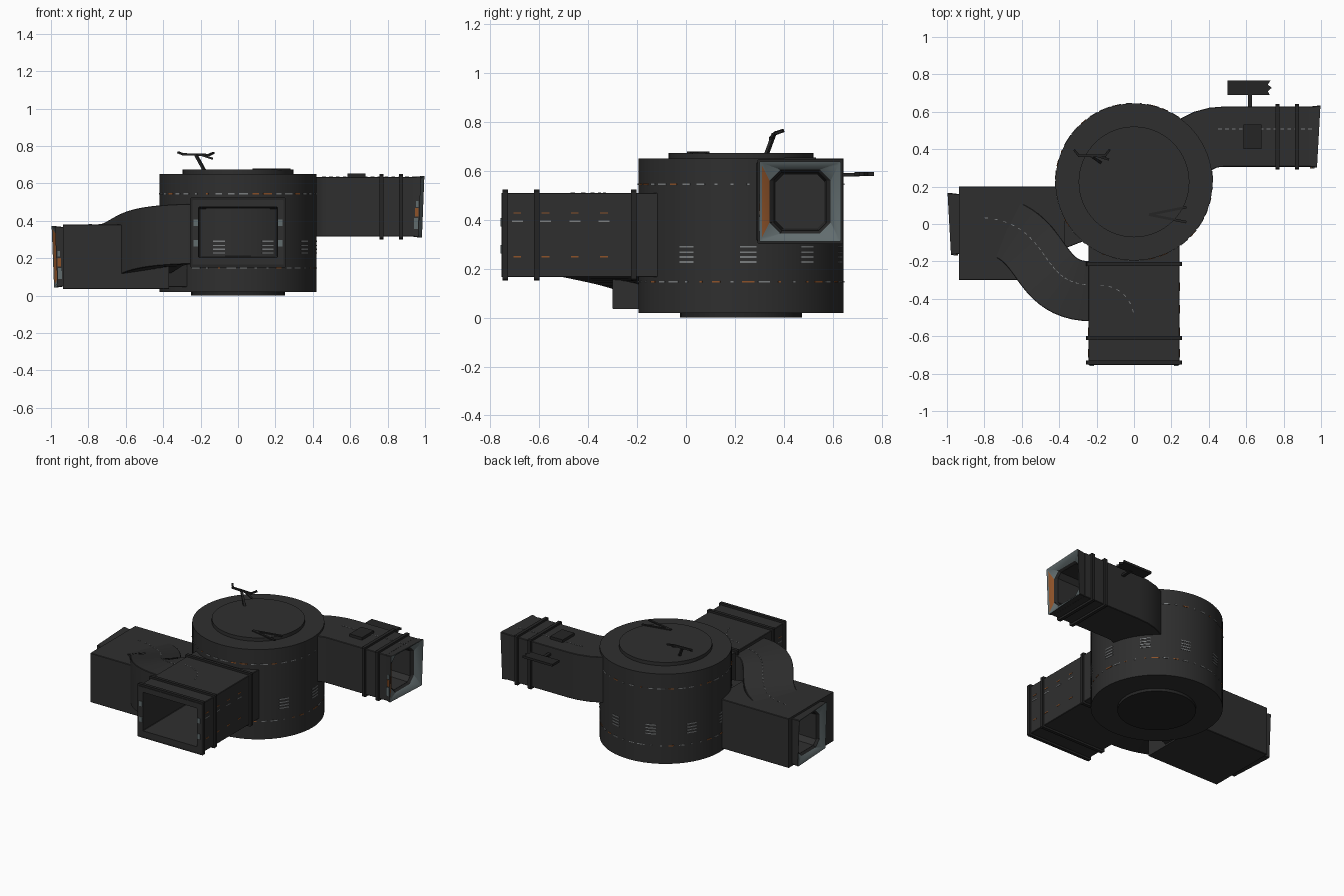
import bpy, bmesh, math, random
from mathutils import Vector, Matrix

if "Cube" in bpy.data.objects:
    bpy.data.objects.remove(bpy.data.objects["Cube"])

random.seed(4)
Z = Vector((0, 0, 1))


def material(name, col):
    m = bpy.data.materials.new(name)
    m.diffuse_color = (*col, 1)
    m.use_nodes = True
    m.node_tree.nodes["Principled BSDF"].inputs["Base Color"].default_value = m.diffuse_color
    return m


DARK = material("charcoal", (0.028, 0.028, 0.028))
BLACK = material("dark_trim", (0.018, 0.018, 0.018))
GREY = material("blue_grey", (0.12, 0.15, 0.155))
PALE = material("marking_grey", (0.2, 0.21, 0.215))
ORANGE = material("orange", (0.27, 0.085, 0.022))


def finish(name, bm, mats):
    bmesh.ops.recalc_face_normals(bm, faces=bm.faces)
    me = bpy.data.meshes.new(name)
    bm.to_mesh(me)
    bm.free()
    for m in mats:
        me.materials.append(m)
    me.polygons.foreach_set("use_smooth", [True] * len(me.polygons))
    me.set_sharp_from_angle(angle=math.radians(30))
    ob = bpy.data.objects.new(name, me)
    bpy.context.collection.objects.link(ob)
    return ob


def section(c, side, w, h, ch=0.003):
    """Chamfered rectangle of eight points, spanned by side and z."""
    a, b = w / 2, h / 2
    pts = [(a, ch - b), (a, b - ch), (a - ch, b), (ch - a, b),
           (-a, b - ch), (-a, ch - b), (ch - a, -b), (a - ch, -b)]
    return [Vector(c) + Vector(side) * u + Z * v for u, v in pts]


def loft(name, sections, mats=(DARK,), cap0=True, cap1=True, closed=False, rule=None):
    bm = bmesh.new()
    rows = [[bm.verts.new(p) for p in s] for s in sections]
    n = len(rows[0])
    pairs = list(zip(rows, rows[1:])) + ([(rows[-1], rows[0])] if closed else [])
    for k, (r, q) in enumerate(pairs):
        for i in range(n):
            f = bm.faces.new((r[i], r[(i + 1) % n], q[(i + 1) % n], q[i]))
            if rule:
                f.material_index = rule(k, i)
    if not closed:
        if cap0:
            bm.faces.new(rows[0])
        if cap1:
            bm.faces.new(rows[-1])
    return finish(name, bm, mats)


def ring(name, c, axis, w, h, t=0.014, half=0.011):
    """Hollow band around a rectangular duct."""
    c, axis = Vector(c), Vector(axis)
    side = Z.cross(axis)
    a, b = c - axis * half, c + axis * half
    big, small = (w + 2 * t, h + 2 * t), (w - 0.01, h - 0.01)
    loft(name, [section(a, side, *big, 0.006), section(b, side, *big, 0.006),
                section(b, side, *small), section(a, side, *small)], (BLACK,), closed=True)


def disc(name, r, z0, z1, mat=DARK, n=64):
    bm = bmesh.new()
    bmesh.ops.create_cone(bm, cap_ends=True, segments=n, radius1=r, radius2=r, depth=z1 - z0,
                          matrix=Matrix.Translation((0, 0.225, (z0 + z1) / 2)))
    finish(name, bm, (mat,))


def rod(name, a, b, w, t, mat=BLACK):
    """Thin rectangular bar from a to b."""
    a, b = Vector(a), Vector(b)
    bm = bmesh.new()
    rot = (b - a).to_track_quat('X', 'Z').to_matrix().to_4x4()
    bmesh.ops.create_cube(bm, size=1, matrix=Matrix.Translation((a + b) / 2) @ rot
                          @ Matrix.Diagonal(((b - a).length, w, t, 1)))
    finish(name, bm, (mat,))


marks = {GREY: bmesh.new(), PALE: bmesh.new(), ORANGE: bmesh.new()}


def mark(mat, c, size, yaw=0.0):
    bmesh.ops.create_cube(marks[mat], size=1, matrix=Matrix.Translation(c)
                          @ Matrix.Rotation(yaw, 4, 'Z') @ Matrix.Diagonal((*size, 1)))


# Central drum with top and bottom plates
disc("drum", 0.42, 0.02, 0.65, n=72)
disc("drum_top_plate", 0.296, 0.65, 0.674)
disc("drum_base_plate", 0.25, 0.0, 0.02, BLACK, 32)

# Front duct, hollow up to the drum
X, Y = Vector((1, 0, 0)), Vector((0, 1, 0))
loft("front_duct", [section((0, -0.05, 0.338), X, 0.488, 0.345),
                    section((0, -0.755, 0.338), X, 0.488, 0.345),
                    section((0, -0.755, 0.338), X, 0.42, 0.27),
                    section((0, -0.05, 0.338), X, 0.40, 0.25)], cap0=False, cap1=False)
for i, y in enumerate((-0.74, -0.61, -0.213)):
    ring(f"front_duct_band_{i}", (0, y, 0.338), Y, 0.484, 0.345)

# Side duct bending out of the drum
path = [(0.22, 0.33), (0.28, 0.39), (0.33, 0.425), (0.38, 0.45), (0.43, 0.463), (0.48, 0.467), (0.935, 0.467)]
P = [Vector((x, y, 0.475)) for x, y in path]
secs = []
for i, p in enumerate(P):
    d = (P[min(i + 1, 6)] - P[max(i - 1, 0)]).normalized() if 0 < i < 5 else (X if i else (P[1] - P[0]).normalized())
    secs.append(section(p, Z.cross(d), 0.322, 0.32))
secs += [section((0.935, 0.467, 0.475), Y, 0.21, 0.235, 0.03),
         section((0.58, 0.467, 0.475), Y, 0.2, 0.22, 0.03)]
loft("right_duct", secs)
for i, x in enumerate((0.768, 0.872)):
    ring(f"right_duct_band_{i}", (x, 0.467, 0.475), X, 0.322, 0.32)
rod("right_duct_hatch", (0.585, 0.466, 0.642), (0.682, 0.466, 0.642), 0.13, 0.024)

# Low box on the left, hollow behind its port, and its neck to the drum
loft("left_box", [section((-0.37, -0.05, 0.208), Y, 0.5, 0.345),
                  section((-0.935, -0.05, 0.208), Y, 0.5, 0.345),
                  section((-0.935, 0, 0.208), Y, 0.21, 0.235, 0.03),
                  section((-0.7, 0, 0.208), Y, 0.2, 0.22, 0.03)])
loft("left_box_neck", [section((-0.42, 0.02, 0.208), Y, 0.34, 0.325),
                       section((-0.2, 0.1, 0.208), Y, 0.33, 0.325)])

# Flared end ports, the left one turned half round
for s, name, cy, cz in ((1, "right_port", 0.467, 0.475), (-1, "left_port", 0, 0.208)):
    S = Y * s

    def at(x, w, h, ch, lean=0.0, cut=0.0):
        pts = section((x * s, cy, cz), S, w, h, ch)
        for p in pts:
            p.x += s * (lean * (p.z - cz) - (cut if p.y < cy - 0.1 else 0))
        return pts
    loft(name, [at(0.925, 0.318, 0.316, 0.003), at(0.99, 0.332, 0.328, 0.004, 0.04, 0.018),
                at(0.985, 0.312, 0.31, 0.008, 0.04, 0.018), at(0.95, 0.25, 0.26, 0.045),
                at(0.934, 0.21, 0.235, 0.03)], (DARK, GREY, ORANGE, BLACK), cap0=False, cap1=False,
         rule=lambda k, i: (0, 1, 2 if i == 4 else 1, 3)[k])
    # painted chips on the front cheek
    yf = cy - 0.165
    mark(GREY, (s * 0.952, yf, cz - 0.09), (0.022, 0.008, 0.06))
    mark(ORANGE, (s * 0.955, yf, cz - 0.03), (0.018, 0.008, 0.045))
    mark(GREY, (s * 0.958, yf, cz + 0.015), (0.014, 0.008, 0.03))

# Curved transfer tube climbing from the left box to the front duct
b = [Vector(p) for p in ((-0.85, 0, 0), (-0.45, 0, 0), (-0.56, -0.36, 0), (-0.225, -0.36, 0))]


def curve(t):
    u = 1 - t
    p = b[0] * u**3 + b[1] * 3 * u * u * t + b[2] * 3 * u * t * t + b[3] * t**3
    d = (b[1] - b[0]) * u * u + (b[2] - b[1]) * 2 * u * t + (b[3] - b[2]) * t * t
    p.z = 0.208 + 0.122 * t * t * (3 - 2 * t)
    return p, d.normalized()


secs = []
for i in range(25):
    p, d = curve(i / 24)
    secs.append(section(p, Z.cross(d), 0.32, 0.322))
loft("transfer_tube", secs, cap0=False, cap1=False)

# Signal mast on the drum
rod("mast_pole", (-0.18, 0.33, 0.67), (-0.225, 0.36, 0.752), 0.014, 0.014)
rod("mast_arm", (-0.3, 0.365, 0.756), (-0.15, 0.365, 0.752), 0.012, 0.012)
rod("mast_prong_a", (-0.295, 0.365, 0.756), (-0.32, 0.396, 0.766), 0.012, 0.01)
rod("mast_prong_b", (-0.155, 0.365, 0.752), (-0.13, 0.398, 0.764), 0.012, 0.01)
rod("mast_prong_c", (-0.2, 0.365, 0.754), (-0.135, 0.345, 0.732), 0.012, 0.01)

# Chevron plate lying on the drum top
for i, y in enumerate((0.01, 0.09)):
    rod(f"drum_chevron_{i}", (0.08, 0.05, 0.676), (0.28, y, 0.676), 0.014, 0.008, BLACK)

# Swallow-tailed side vane with its post
bm = bmesh.new()
outline = [(0.5, 0.69), (0.725, 0.69), (0.715, 0.71), (0.737, 0.728), (0.715, 0.745), (0.73, 0.768), (0.5, 0.768)]
f = bm.faces.new([bm.verts.new((x, y, 0.58)) for x, y in outline])
top = bmesh.ops.extrude_face_region(bm, geom=[f])["geom"]
bmesh.ops.translate(bm, vec=(0, 0, 0.016), verts=[v for v in top if isinstance(v, bmesh.types.BMVert)])
finish("side_vane", bm, (BLACK,))
rod("side_vane_post", (0.62, 0.61, 0.584), (0.62, 0.71, 0.584), 0.022, 0.014)

# Dashes and vents round the drum
for z in (0.545, 0.147):
    for k in range(40):
        a = math.radians(9 * k + 4)
        w = random.choice((0.012, 0.035, 0.05))
        mat = ORANGE if random.random() < 0.25 else PALE
        mark(mat, (0.42 * math.cos(a), 0.225 + 0.42 * math.sin(a), z), (0.005, w, 0.006), a)
for k in range(10):
    a = math.radians(36 * k + 4)
    for z in (0.228, 0.248, 0.268, 0.29):
        for off in (-0.052, 0, 0.052):
            c = a + off
            mark(PALE, (0.42 * math.cos(c), 0.225 + 0.42 * math.sin(c), z), (0.005, 0.0225, 0.007), c)

# Dashes on the front duct sides, and tabs on its front rim
for s in (-1, 1):
    for y in (-0.69, -0.575, -0.455, -0.335):
        mark(ORANGE, (s * 0.244, y, 0.428), (0.004, 0.032, 0.006))
        mark(PALE, (s * 0.244, y, 0.395), (0.004, 0.045, 0.006))
        mark(ORANGE, (s * 0.244, y, 0.25), (0.004, 0.032, 0.006))
    for z in (0.39, 0.28):
        mark(GREY, (s * 0.225, -0.756, z), (0.024, 0.005, 0.034))

# Guide dashes along the tops of tube, box and ducts
for i in range(1, 20):
    p, d = curve(i / 20)
    q = p + Z.cross(d) * 0.035
    q.z = max(p.z + 0.162, 0.381)
    mark(PALE, q, (0.018, 0.004, 0.003), math.atan2(d.y, d.x))
for k in range(6):
    a = math.radians(90 - 15 * k)
    mark(PALE, (-0.17 + 0.17 * math.cos(a), -0.51 + 0.18 * math.sin(a), 0.511), (0.018, 0.004, 0.003), a - math.pi / 2)
for k in range(14):
    mark(PALE, (0.46 + 0.037 * k, 0.508, 0.636), (0.02, 0.004, 0.003))

for mat, bm in marks.items():
    finish(mat.name + "_markings", bm, (mat,))
